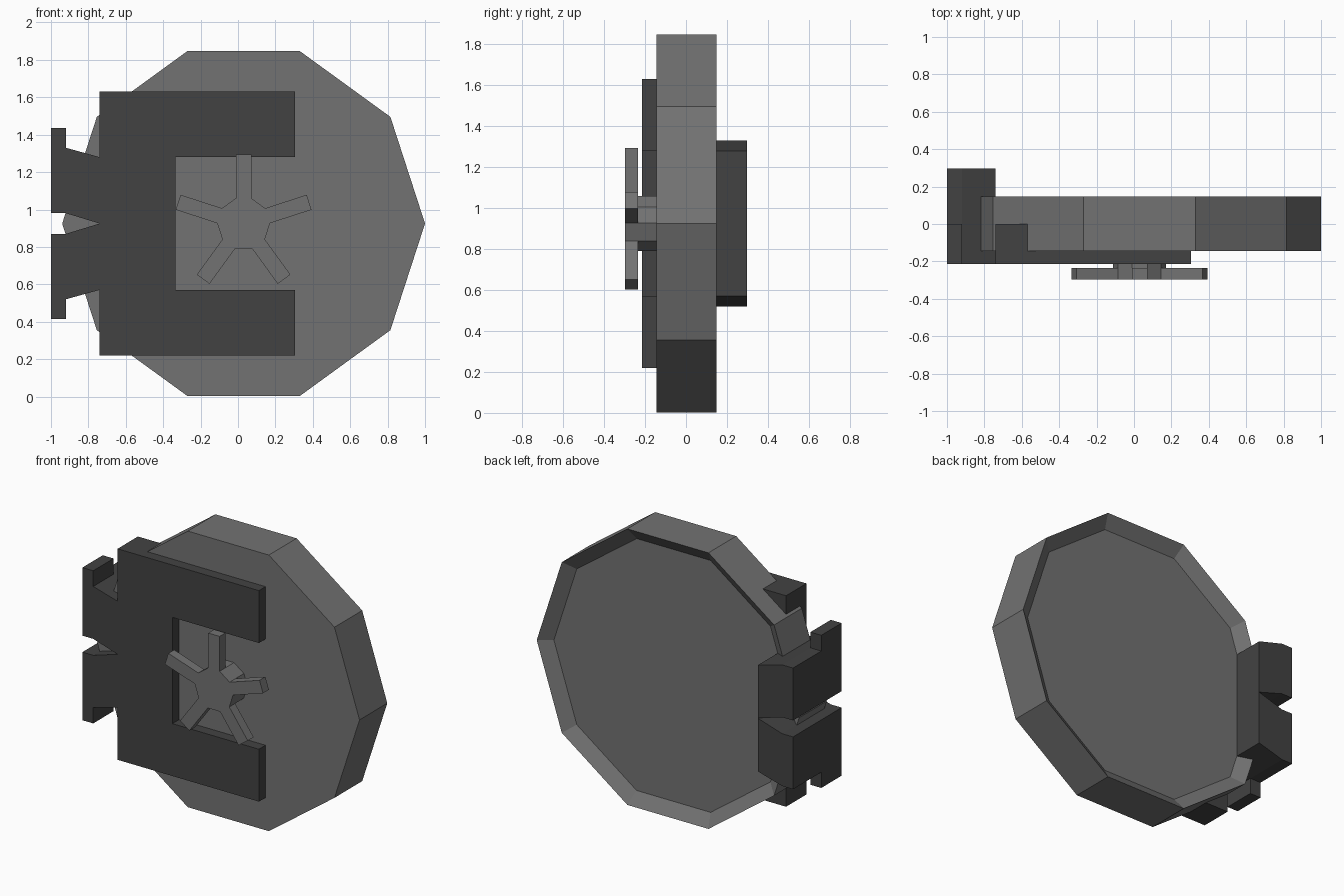
import bpy, bmesh
from math import sin, cos, radians

if "Cube" in bpy.data.objects:
    bpy.data.objects.remove(bpy.data.objects["Cube"])

CX, CZ = 0.03, 0.925  # door centre in the front view


def material(name, v):
    m = bpy.data.materials.new(name)
    m.diffuse_color = (v, v, v, 1)
    m.use_nodes = True
    m.node_tree.nodes["Principled BSDF"].inputs["Base Color"].default_value = m.diffuse_color
    return m


STEEL = material("steel", 0.17)
DARK = material("dark_metal", 0.055)


def finish(name, bm, mat):
    bmesh.ops.recalc_face_normals(bm, faces=bm.faces[:])
    me = bpy.data.meshes.new(name)
    bm.to_mesh(me)
    bm.free()
    me.materials.append(mat)
    ob = bpy.data.objects.new(name, me)
    ob.location = (CX, 0, CZ)
    bpy.context.collection.objects.link(ob)
    return ob


def extrude(bm, pts, y0, y1):
    """Prism from an (x, z) outline between two depths; returns the back face."""
    front = [bm.verts.new((x, y0, z)) for x, z in pts]
    back = [bm.verts.new((x, y1, z)) for x, z in pts]
    bm.faces.new(front)
    n = len(pts)
    for i in range(n):
        j = (i + 1) % n
        bm.faces.new((front[i], front[j], back[j], back[i]))
    return bm.faces.new(back)


def local(pts):
    return [(x - CX, z - CZ) for x, z in pts]


# Ten-sided door slab with a shallow recess in the back
bm = bmesh.new()
R = 0.97
deca = [(R * cos(radians(36 * i)), R * sin(radians(36 * i))) for i in range(10)]
back = extrude(bm, deca, -0.145, 0.148)
bmesh.ops.recalc_face_normals(bm, faces=bm.faces[:])
bmesh.ops.inset_region(bm, faces=[back], thickness=0.085)
bmesh.ops.translate(bm, verts=list(back.verts), vec=(0, -0.06, 0))
finish("door", bm, STEEL)

# C-shaped frame across the door front
bm = bmesh.new()
c_half = [(-0.74, 1.63), (0.305, 1.63), (0.305, 1.28), (-0.335, 1.28)]
c_half = local(c_half)
extrude(bm, c_half + [(x, -z) for x, z in reversed(c_half)], -0.215, 0)
finish("door_frame", bm, DARK)

# Hinge knuckles: upper half modelled, lower half mirrored
bm = bmesh.new()
extrude(bm, local([(-1, 0.98), (-0.92, 0.98), (-0.74, 0.925), (-0.74, 1.28),
                   (-0.92, 1.33), (-1, 1.33)]), -0.215, 0.298)
extrude(bm, local([(-1, 1.33), (-0.92, 1.33), (-0.92, 1.435), (-1, 1.435)]), -0.215, 0)
hinge = finish("hinge", bm, DARK)
mir = hinge.modifiers.new("mirror", 'MIRROR')
mir.use_axis = (False, False, True)
mir.use_mirror_merge = False


def spoke_outline(tip):
    """Five arms around the centre; without a tip radius only the hub remains."""
    pts = []
    for i in range(5):
        a = radians(90 + 72 * i)
        radii = [(0.135, -1), (tip, -1), (tip, 1), (0.135, 1)] if tip else [(0.135, -1), (0.135, 1)]
        for r, s in radii:
            w = 0.042 * s
            pts.append((r * cos(a) - w * sin(a), r * sin(a) + w * cos(a)))
    return pts


# Five-armed hand wheel and the hub behind it
bm = bmesh.new()
extrude(bm, spoke_outline(0.368), -0.297, -0.235)
finish("wheel_handle", bm, STEEL)
bm = bmesh.new()
extrude(bm, spoke_outline(None), -0.235, -0.145)
finish("wheel_hub", bm, STEEL)
